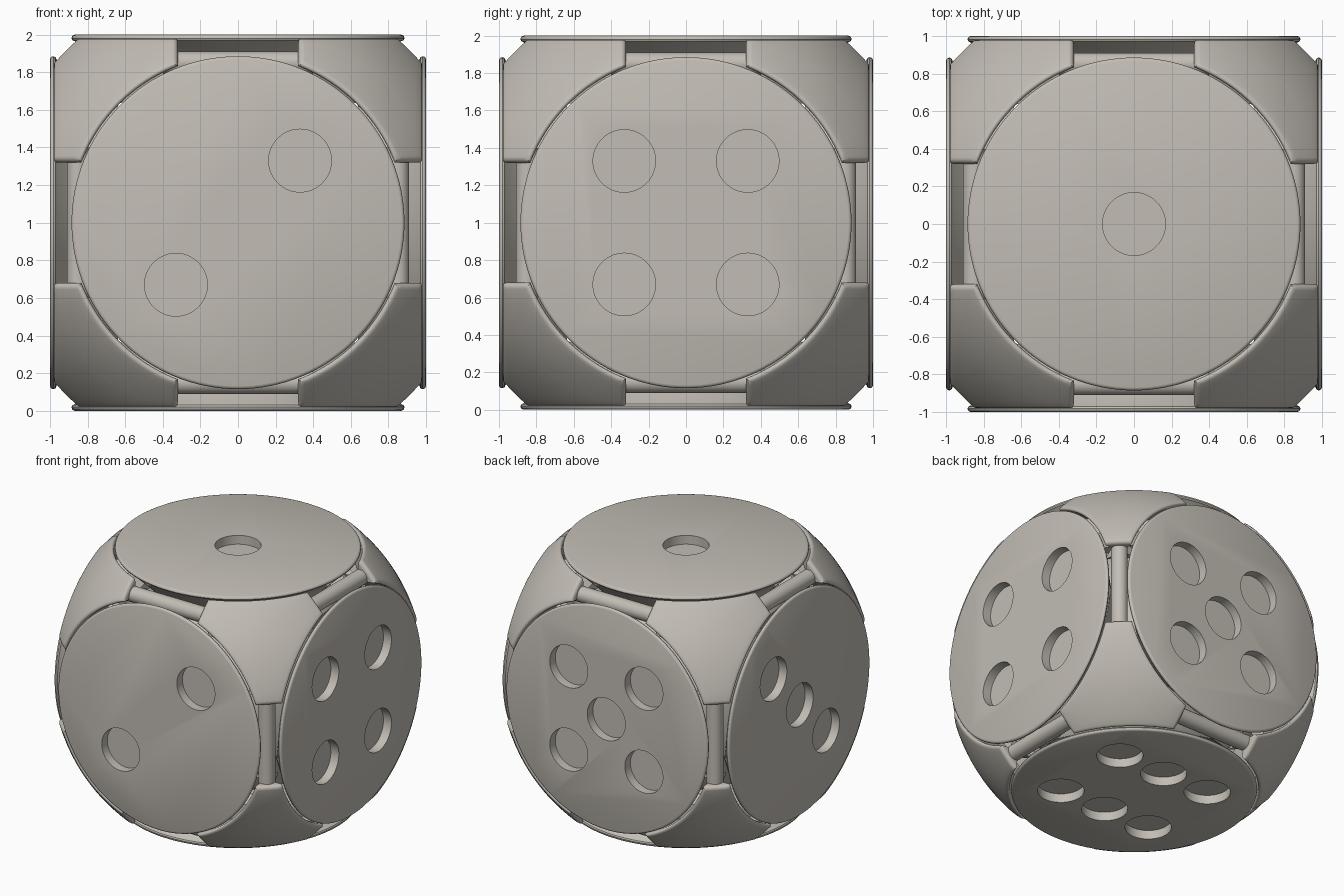
import bpy, bmesh, math
from math import sin, cos, pi, sqrt
from mathutils import Vector, Matrix

cube = bpy.data.objects.get("Cube")
if cube:
    bpy.data.objects.remove(cube, do_unlink=True)

mat = bpy.data.materials.new("warm_grey")
mat.use_nodes = True
COLOUR = (0.54, 0.51, 0.46, 1)
mat.diffuse_color = COLOUR
mat.node_tree.nodes["Principled BSDF"].inputs["Base Color"].default_value = COLOUR

LIFT = Vector((0, 0, 1))
BALL = 1.34       # radius of the rounded corners
SEAT = 0.892      # radius of the round opening for each face disc
CHANNEL = 0.32    # half length of the slot along each edge
ROUND = 0.035     # edge rounding of the corners


def finish(name, bm, matrix=Matrix()):
    bmesh.ops.transform(bm, matrix=Matrix.Translation(LIFT) @ matrix, verts=bm.verts)
    bmesh.ops.recalc_face_normals(bm, faces=bm.faces)
    mesh = bpy.data.meshes.new(name)
    bm.to_mesh(mesh)
    bm.free()
    obj = bpy.data.objects.new(name, mesh)
    bpy.context.collection.objects.link(obj)
    mesh.materials.append(mat)
    return obj


def activate(obj):
    bpy.ops.object.select_all(action='DESELECT')
    obj.select_set(True)
    bpy.context.view_layer.objects.active = obj


def smooth(obj):
    activate(obj)
    bpy.ops.object.shade_smooth_by_angle(angle=math.radians(35))


def loft(bm, rings, start, end):
    """Skin closed rings of points and fan both ends to a point."""
    loops = [[bm.verts.new(p) for p in ring] for ring in rings]
    n = len(loops[0])
    for a, b in zip(loops, loops[1:]):
        for i in range(n):
            bm.faces.new((a[i], a[(i + 1) % n], b[(i + 1) % n], b[i]))
    for loop, tip in ((loops[0], start), (loops[-1], end)):
        if tip is None:
            bm.faces.new(loop)
        else:
            v = bm.verts.new(tip)
            for i in range(n):
                bm.faces.new((loop[i], loop[(i + 1) % n], v))


# Corner pieces: ball patches trimmed by three discs and three slots
def outline(inset, r):
    rho, c = SEAT + inset, CHANNEL + inset
    height = sqrt(r * r - rho * rho)
    t0 = math.asin(c / rho)
    pts = []
    for axis in (0, 2, 1):
        for k in range(25):                       # arc around the disc
            t = t0 + (pi / 2 - 2 * t0) * k / 24
            p = Vector((0, 0, 0))
            p[axis] = height
            p[(axis + 1) % 3] = rho * cos(t)
            p[(axis + 2) % 3] = rho * sin(t)
            pts.append(p)
        flat, other = (axis + 1) % 3, (axis + 2) % 3
        a0 = math.atan2(rho * cos(t0), height)
        for k in range(1, 6):                     # end facing the slot
            a = a0 + (pi / 2 - 2 * a0) * k / 6
            p = Vector((0, 0, 0))
            p[flat] = c
            p[axis] = sqrt(r * r - c * c) * cos(a)
            p[other] = sqrt(r * r - c * c) * sin(a)
            pts.append(p)
    return pts


rings = [outline(0, 1.12)]
for k in range(7):
    a = pi / 2 * k / 6
    rings.append(outline(ROUND * (1 - cos(a)), BALL - ROUND * (1 - sin(a))))
middle = Vector((1, 1, 1)).normalized()
for s in (0.85, 0.7, 0.5, 0.3, 0.15):
    rings.append([(middle * BALL).lerp(p, s).normalized() * BALL for p in rings[7]])

for sx, side in ((1, "left"), (-1, "right")):
    for sy, end in ((1, "back"), (-1, "front")):
        for sz, level in ((1, "upper"), (-1, "lower")):
            bm = bmesh.new()
            loft(bm, rings, middle * 1.1, middle * BALL)
            smooth(finish(f"corner_{level}_{end}_{side}", bm, Matrix.Diagonal((sx, sy, sz, 1))))

# Edge rods
for axis in range(3):
    for s in (1, -1):
        for t in (1, -1):
            pos = Vector((0, 0, 0))
            pos[(axis + 1) % 3], pos[(axis + 2) % 3] = 0.85 * s, 0.85 * t
            direction = Vector((0, 0, 0))
            direction[axis] = 1
            bm = bmesh.new()
            bmesh.ops.create_cone(bm, cap_ends=True, segments=32, radius1=0.06, radius2=0.06, depth=0.8)
            turn = direction.to_track_quat('Z', 'Y').to_matrix().to_4x4()
            smooth(finish("edge_rod", bm, Matrix.Translation(pos) @ turn))

# Face discs: lathed plates with tapered backs and drilled pips
PROFILE = [(0.6, 0.7), (0.7, 0.8), (0.868, 0.965), (0.88, 0.97), (0.885, 0.98),
           (0.883, 0.99), (0.878, 0.996), (0.868, 1.0)]
P = 0.33
DIAGONAL = [(P, P), (-P, -P)]
FOUR = DIAGONAL + [(-P, P), (P, -P)]
SIX = [(x, y) for x in (-0.41, 0, 0.41) for y in (-P, P)]
# name, horizontal direction, vertical direction, pips
FACES = [
    ("top", (1, 0, 0), (0, 1, 0), [(0, 0)]),
    ("front", (1, 0, 0), (0, 0, 1), DIAGONAL),
    ("right", (0, -1, 0), (0, 0, 1), [(-x, y) for x, y in DIAGONAL] + [(0, 0)]),
    ("left", (0, 1, 0), (0, 0, 1), FOUR),
    ("back", (-1, 0, 0), (0, 0, 1), FOUR + [(0, 0)]),
    ("bottom", (1, 0, 0), (0, -1, 0), SIX),
]
SEGMENTS = 128
for name, h, v, pips in FACES:
    h, v = Vector(h), Vector(v)
    frame = Matrix((h, v, h.cross(v))).transposed().to_4x4()
    bm = bmesh.new()
    loft(bm, [[(r * cos(2 * pi * i / SEGMENTS), r * sin(2 * pi * i / SEGMENTS), z)
               for i in range(SEGMENTS)] for r, z in PROFILE], None, None)
    disc = finish(f"{name}_disc", bm, frame)
    bm = bmesh.new()
    for x, y in pips:
        bmesh.ops.create_cone(bm, cap_ends=True, segments=64, radius1=0.167, radius2=0.167,
                              depth=0.2, matrix=Matrix.Translation((x, y, 1.03)))
    cutter = finish("pip_cutter", bm, frame)
    cutter.hide_render = True
    activate(disc)
    cut = disc.modifiers.new("pips", 'BOOLEAN')
    cut.operation, cut.solver, cut.object = 'DIFFERENCE', 'EXACT', cutter
    bpy.ops.object.modifier_apply(modifier=cut.name)
    bpy.data.objects.remove(cutter, do_unlink=True)
    smooth(disc)

# Hidden core
bm = bmesh.new()
bmesh.ops.create_uvsphere(bm, u_segments=32, v_segments=16, radius=0.88)
smooth(finish("core", bm))
